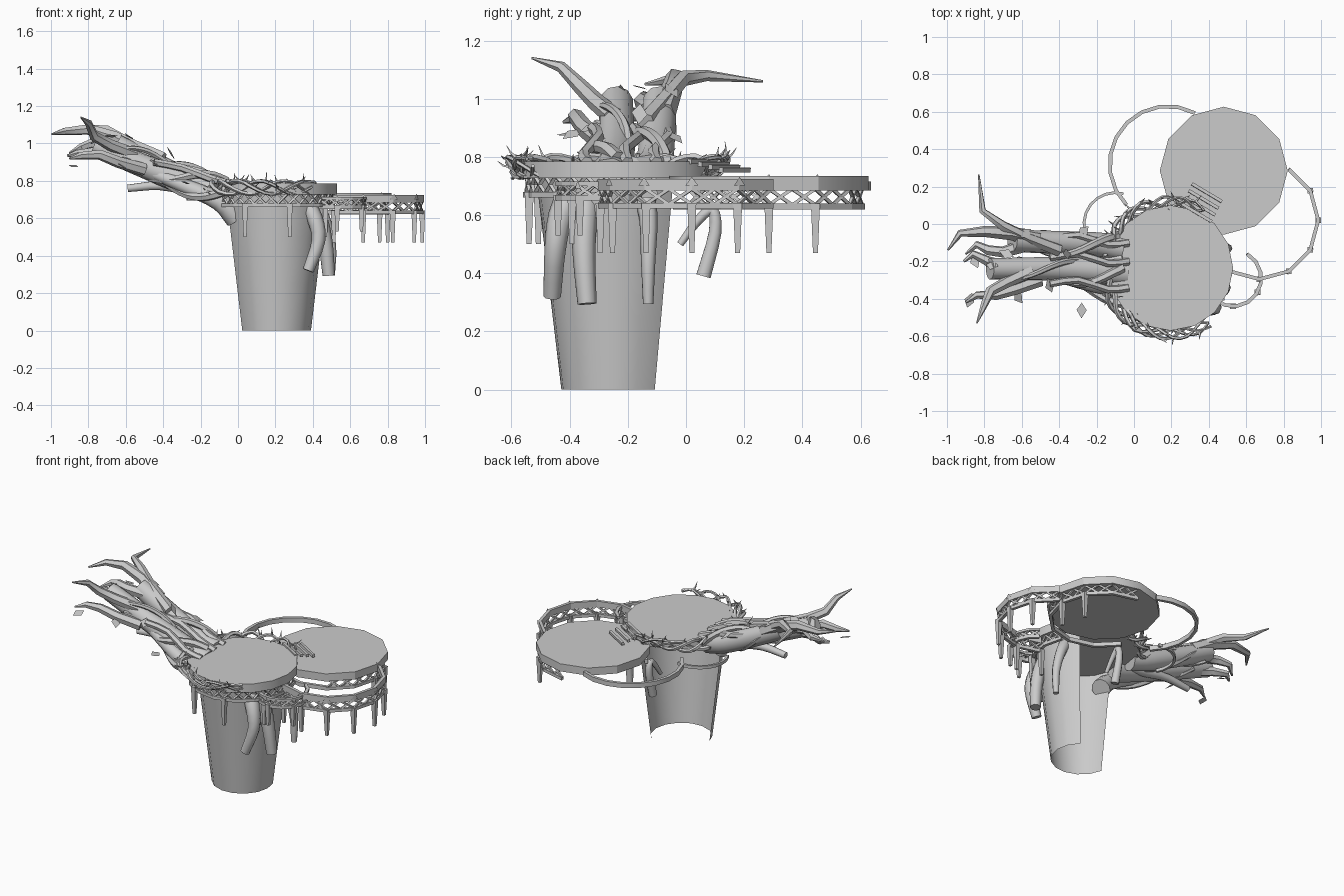
import bpy, bmesh, random
from math import sin, cos, pi, radians
from mathutils import Vector

random.seed(4)
if "Cube" in bpy.data.objects:
    bpy.data.objects.remove(bpy.data.objects["Cube"])

GREY = bpy.data.materials.new("stone grey")
GREY.use_nodes = True
GREY.diffuse_color = (0.6, 0.6, 0.6, 1)
GREY.node_tree.nodes["Principled BSDF"].inputs["Base Color"].default_value = (0.6, 0.6, 0.6, 1)


def finish(name, bm, angle=30):
    bmesh.ops.recalc_face_normals(bm, faces=bm.faces[:])
    mesh = bpy.data.meshes.new(name)
    bm.to_mesh(mesh)
    bm.free()
    mesh.materials.append(GREY)
    mesh.shade_smooth()
    mesh.set_sharp_from_angle(angle=radians(angle))
    obj = bpy.data.objects.new(name, mesh)
    bpy.context.scene.collection.objects.link(obj)


def polar(c, r, deg, z):
    return Vector((c[0] + r * cos(radians(deg)), c[1] + r * sin(radians(deg)), z))


def loft(bm, sections, closed=True, caps=True):
    rows = [[bm.verts.new(p) for p in s] for s in sections]
    n = len(rows[0])
    for a, b in zip(rows, rows[1:]):
        for i in range(n if closed else n - 1):
            j = (i + 1) % n
            bm.faces.new((a[i], a[j], b[j], b[i]))
    if caps:
        bm.faces.new(rows[0])
        bm.faces.new(rows[-1])


def tube(bm, pts, r0, r1, sides=6, steps=3, mid=None):
    """Smooth tapering tube through a few points."""
    p = [Vector(v) for v in pts]
    p = [p[0] * 2 - p[1]] + p + [p[-1] * 2 - p[-2]]
    path = []
    for k in range(1, len(p) - 2):
        a, b, c, d = p[k - 1:k + 3]
        for s in range(steps):
            t = s / steps
            path.append(0.5 * (2 * b + (c - a) * t + (2 * a - 5 * b + 4 * c - d) * t * t
                               + (3 * b - a - 3 * c + d) * t ** 3))
    path.append(p[-2])
    side, sections = None, []
    for k, v in enumerate(path):
        tan = (path[min(k + 1, len(path) - 1)] - path[max(k - 1, 0)]).normalized()
        if side is None:
            side = tan.orthogonal().normalized()
        side = (side - tan * side.dot(tan)).normalized()
        up = tan.cross(side)
        f = k / (len(path) - 1)
        r = r0 + (r1 - r0) * f
        if mid:
            r = r0 + (mid - r0) * f * 1.5 if f < 0.67 else mid + (r1 - mid) * (f * 3 - 2)
        sections.append([v + (side * cos(2 * pi * i / sides) + up * sin(2 * pi * i / sides)) * r
                         for i in range(sides)])
    loft(bm, sections)


def tubes(name, specs, **kw):
    bm = bmesh.new()
    for pts, r0, r1 in specs:
        tube(bm, pts, r0, r1, **kw)
    finish(name, bm, 50)


def disc(name, c, r, z0, z1, n):
    bm = bmesh.new()
    loft(bm, [[polar(c, r, 360 * i / n, z) for i in range(n)] for z in (z0, z1)])
    # shallow rim lip around the deck
    top = max(bm.faces, key=lambda f: f.calc_center_median().z)
    bmesh.ops.inset_region(bm, faces=[top], thickness=0.014, depth=-0.006)
    finish(name, bm)


def rail(bm, c, r, a0, a1, z0, z1, w, n):
    secs = []
    for i in range(n + 1):
        a = a0 + (a1 - a0) * i / n
        secs.append([polar(c, r, a, z0), polar(c, r, a, z1), polar(c, r - w, a, z1), polar(c, r - w, a, z0)])
    loft(bm, secs)


def beam(bm, p, q, w0, w1=None):
    tube(bm, [p, q], w0, w1 or w0, sides=4, steps=1)


def railing(name, c, r, a0, a1, n, z_low, z_high, posts=(), band=None, foot=0.47, cells=2):
    """Lower rail, crossed struts, optional top band and hanging posts."""
    bm = bmesh.new()
    rail(bm, c, r, a0, a1, z_low, z_low + 0.02, 0.02, n)
    if band:
        rail(bm, c, r, a0, a1, z_high, band, 0.02, n)
    step = (a1 - a0) / n
    lo, hi = z_low + 0.015, z_high + 0.005
    for i in range(n):
        for k in range(cells):
            f0, f1 = k / cells, (k + 1) / cells
            ends = [[polar(c, r - 0.01, a0 + step * i, z).lerp(polar(c, r - 0.01, a0 + step * (i + 1), z), f)
                     for z in (lo, hi)] for f in (f0, f1)]
            beam(bm, ends[0][0], ends[1][1], 0.008)
            beam(bm, ends[0][1], ends[1][0], 0.008)
    for a in posts:
        beam(bm, polar(c, r - 0.01, a, z_low + 0.02), polar(c, r - 0.01, a, foot), 0.022, 0.012)
        # small pointed crest above each post
        top = band or z_high + 0.05
        crest = [polar(c, r + 0.004, a + d, z) for d, z in ((-4, top - 0.024), (4, top - 0.024), (0, top + 0.006))]
        bm.faces.new([bm.verts.new(v) for v in crest])
    finish(name, bm, 20)


# Half-open tapering trunk
bm = bmesh.new()
base = (0.205, -0.245)
loft(bm, [[polar(base, 0.185 + 0.12 * z, -170 + 218 * i / 9, z) for i in range(10)]
          for z in (0, 0.25, 0.5, 0.74)], closed=False, caps=False)
finish("trunk", bm, 40)

# Decks and their railings
MAIN, REAR, SIDE = (0.195, -0.235), (0.48, 0.285), (0.67, 0.02)
disc("main_deck", MAIN, 0.335, 0.728, 0.785, 16)
railing("main_railing", MAIN, 0.325, -155, 25, 8, 0.66, 0.73, (-120, -75, -30), foot=0.5)
disc("rear_deck", REAR, 0.342, 0.685, 0.735, 12)
railing("rear_railing", REAR, 0.33, -60, 90, 5, 0.62, 0.685, (0, 30))
railing("side_balcony", SIDE, 0.325, -120, 60, 6, 0.622, 0.685, (-120, -90, -60, -30, 0, 30), band=0.725)
railing("small_front_balcony", (0.53, -0.29), 0.16, -130, 60, 8, 0.65, 0.7, (-90, -30), band=0.715, foot=0.53, cells=1)

# Lower rail running on beneath the rear deck
bm = bmesh.new()
rail(bm, REAR, 0.33, -150, -60, 0.62, 0.645, 0.02, 3)
finish("rear_lower_rail", bm, 20)

# Bare hoops behind the decks
bm = bmesh.new()
rail(bm, (0.18, 0.32), 0.32, 62, 225, 0.685, 0.715, 0.02, 9)
rail(bm, (-0.1, 0.0), 0.175, 75, 210, 0.695, 0.715, 0.015, 8)
finish("rear_hoops", bm, 20)

# Short steps between the decks
bm = bmesh.new()
for i in range(4):
    p = Vector((0.37, 0.18, 0.755)) + Vector((-0.018, -0.036, 0.01)) * i
    beam(bm, p - Vector((0.06, -0.035, 0)), p + Vector((0.1, -0.06, 0)), 0.012)
finish("steps", bm, 20)

# Roots hanging below the main deck
tubes("hanging_roots", [
    ([(0.35, -0.38, 0.7), (0.41, -0.43, 0.6), (0.43, -0.45, 0.48), (0.375, -0.46, 0.32)], 0.05, 0.03),
    ([(0.38, -0.34, 0.7), (0.44, -0.35, 0.58), (0.47, -0.35, 0.45), (0.485, -0.34, 0.295)], 0.05, 0.033),
    ([(0.38, -0.16, 0.72), (0.46, -0.13, 0.6), (0.5, -0.13, 0.45), (0.5, -0.13, 0.295)], 0.04, 0.018),
    ([(0.2, -0.02, 0.5), (0.2, 0.04, 0.58), (0.2, 0.09, 0.62), (0.2, 0.1, 0.54), (0.2, 0.06, 0.39)], 0.012, 0.027)],
    sides=8)

# Thick limbs reaching out from the trunk
tubes("limbs", [
    ([(-0.07, -0.13, 0.74), (-0.2, -0.11, 0.775), (-0.38, -0.1, 0.855), (-0.65, -0.09, 0.99)], 0.07, 0.06),
    ([(-0.05, -0.26, 0.72), (-0.2, -0.25, 0.765), (-0.42, -0.24, 0.845), (-0.77, -0.24, 0.99)], 0.08, 0.058),
    ([(-0.01, -0.32, 0.6), (-0.1, -0.34, 0.69), (-0.28, -0.31, 0.77), (-0.5, -0.25, 0.86)], 0.06, 0.03),
    ([(-0.1, -0.2, 0.74), (-0.25, -0.2, 0.75), (-0.42, -0.2, 0.775), (-0.59, -0.2, 0.76)], 0.035, 0.02)],
    sides=10)

# Clawed branch tips
tubes("claws", [
    ([(-0.52, -0.08, 0.95), (-0.66, -0.05, 1.03), (-0.8, -0.04, 1.075), (-0.93, -0.05, 1.065), (-0.995, -0.14, 1.05)],
     0.045, 0.005),
    ([(-0.4, -0.14, 0.92), (-0.58, -0.07, 1.0), (-0.7, -0.01, 1.07), (-0.81, 0.07, 1.08), (-0.83, 0.265, 1.06)],
     0.035, 0.004),
    ([(-0.55, -0.25, 0.94), (-0.68, -0.31, 0.99), (-0.77, -0.36, 1.04), (-0.8, -0.43, 1.11), (-0.84, -0.53, 1.14)],
     0.035, 0.004),
    ([(-0.55, -0.22, 0.9), (-0.68, -0.23, 0.93), (-0.78, -0.2, 0.95), (-0.86, -0.16, 0.945), (-0.91, -0.2, 0.935)],
     0.04, 0.008),
    ([(-0.5, -0.3, 0.86), (-0.64, -0.35, 0.9), (-0.74, -0.38, 0.94), (-0.84, -0.38, 0.935), (-0.9, -0.42, 0.92)],
     0.035, 0.006),
    ([(-0.6, -0.12, 0.97), (-0.7, -0.15, 0.99), (-0.78, -0.14, 1.0), (-0.84, -0.11, 0.98), (-0.9, -0.16, 0.95)],
     0.035, 0.006)],
    steps=1, mid=0.025)

# Vines winding along the limbs
specs = []
for y0, y1, z1, phase in ((-0.13, -0.09, 0.96, 0), (-0.13, -0.1, 0.94, 2.5), (-0.27, -0.24, 0.92, 1),
                          (-0.28, -0.24, 0.95, 4), (-0.36, -0.3, 0.86, 3)):
    pts = []
    for i in range(9):
        f = i / 8
        a = phase + f * 5
        r = 0.066 - 0.008 * f
        pts.append((-0.06 - 0.56 * f, y0 + (y1 - y0) * f + r * cos(a), 0.74 + (z1 - 0.74) * f + r * sin(a)))
    specs.append((pts, 0.026, 0.012))
for y, z in ((-0.1, 0.82), (-0.2, 0.83), (-0.34, 0.81)):
    specs.append(([(-0.03, y, 0.78), (-0.14, y - 0.01, z), (-0.3, y + 0.04, 0.87), (-0.45, y + 0.02, 0.9)], 0.022, 0.02))
tubes("limb_vines", specs, steps=2)

# Thorny vines wrapping the main deck's rim
vines, thorns = [], []
for a0, a1, count in ((175, 305, 4), (170, 60, 3)):
    for v in range(count):
        pts = []
        for i in range(13):
            a = a0 + (a1 - a0) * i / 12
            r = 0.352 + 0.03 * sin(i * 1.3 + v * 1.7)
            z = 0.765 + 0.036 * cos(i * 1.1 + v * 2.1)
            pts.append(polar(MAIN, r, a, z))
        vines.append((pts, 0.016, 0.007))
        for p in pts[1:-1]:
            d = Vector((random.uniform(-1, 1), random.uniform(-1, 1), random.uniform(-0.3, 0.8))).normalized()
            thorns.append(([p, p + d * 0.025, p + d * 0.045 + Vector((0, 0, 0.012))], 0.008, 0.001))
tubes("rim_vines", vines, sides=5, steps=2)
tubes("thorns", thorns, sides=4, steps=1)

# Pointed leaves scattered over the limbs
bm = bmesh.new()
spots = [(-0.62, -0.39, 0.88), (-0.28, -0.46, 0.79), (-0.58, -0.05, 1.03), (-0.68, -0.16, 1.04), (-0.36, -0.16, 0.95),
         (-0.85, -0.2, 0.93), (-0.88, -0.41, 0.88), (-0.27, -0.04, 0.87), (-0.76, -0.22, 1.02), (-0.45, -0.33, 0.9)]
for s in spots:
    c = Vector(s)
    u = Vector((random.uniform(-0.6, 0.6), random.uniform(-1, 1), random.uniform(-0.5, 0.5))).normalized()
    w = u.cross(Vector((0.3, 0.2, 1))).normalized()
    bm.faces.new([bm.verts.new(q) for q in (c + u * 0.045, c + w * 0.028, c - u * 0.04, c - w * 0.028)])
finish("leaves", bm)
